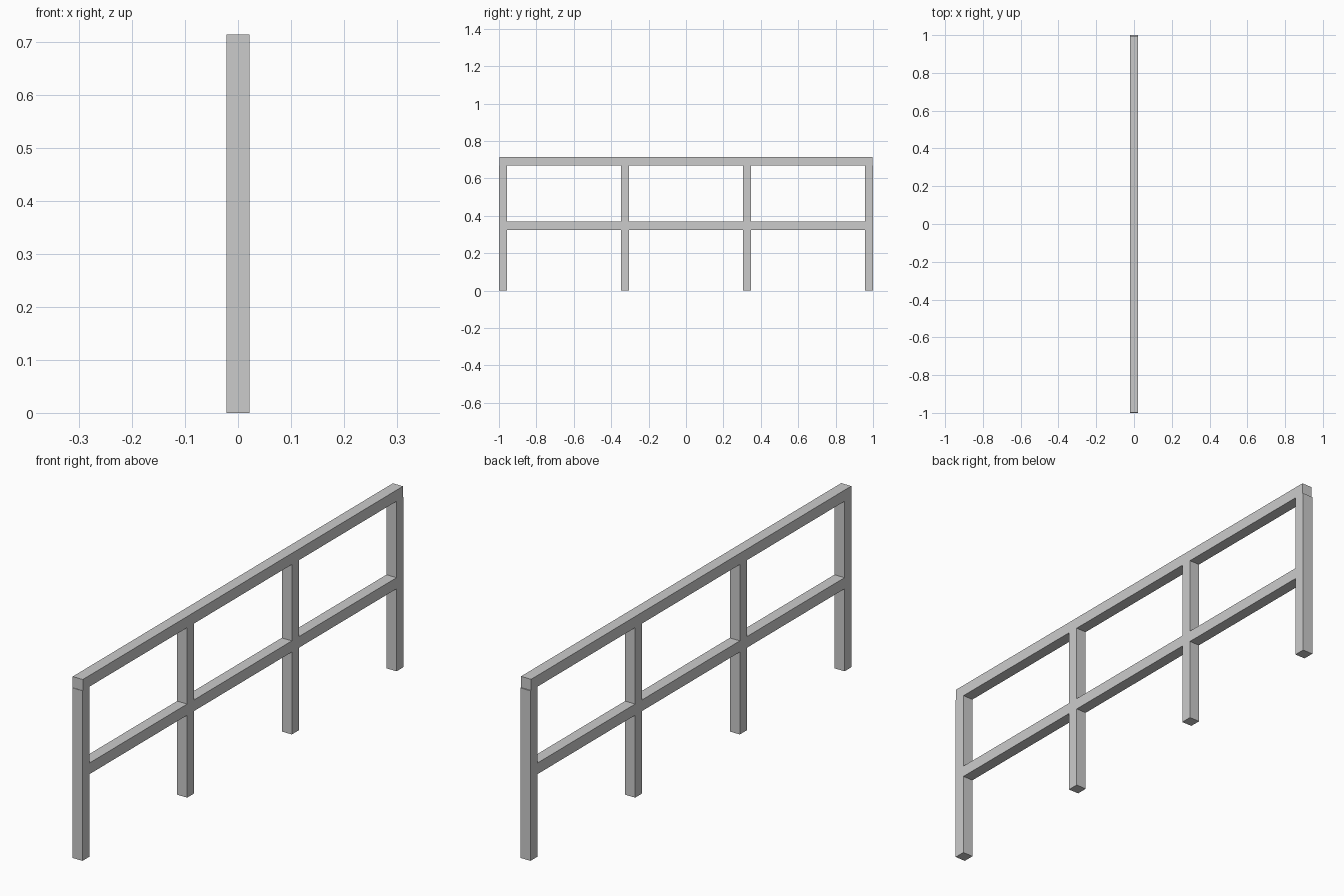
import bpy

if "Cube" in bpy.data.objects:
    bpy.data.objects.remove(bpy.data.objects["Cube"], do_unlink=True)

SIZE = 0.044              # square bar section
HEIGHT = 0.714
POSTS = [-0.978, -0.326, 0.326, 0.978]
MID_Z = 0.347

grey = bpy.data.materials.new("grey metal")
grey.use_nodes = True
colour = (0.6, 0.6, 0.6, 1)
grey.diffuse_color = colour
grey.node_tree.nodes["Principled BSDF"].inputs["Base Color"].default_value = colour


def bar(name, y0, y1, z0, z1):
    """Square bar centred on x, spanning the given y and z ranges."""
    bpy.ops.mesh.primitive_cube_add(size=1, location=(0, (y0 + y1) / 2, (z0 + z1) / 2))
    obj = bpy.context.object
    obj.name = name
    obj.scale = (SIZE, y1 - y0, z1 - z0)
    bpy.ops.object.transform_apply(location=False, rotation=False, scale=True)
    obj.data.materials.append(grey)


half = SIZE / 2

# Top rail resting on the posts, a hair short of their outer faces
bar("top_rail", -0.998, 0.996, HEIGHT - SIZE, HEIGHT)

# Upright posts
for i, y in enumerate(POSTS, 1):
    bar(f"post_{i}", y - half, y + half, 0, HEIGHT - SIZE)

# Middle rail sections between neighbouring posts
for i, (a, b) in enumerate(zip(POSTS, POSTS[1:]), 1):
    bar(f"middle_rail_{i}", a + half, b - half, MID_Z - half, MID_Z + half)
